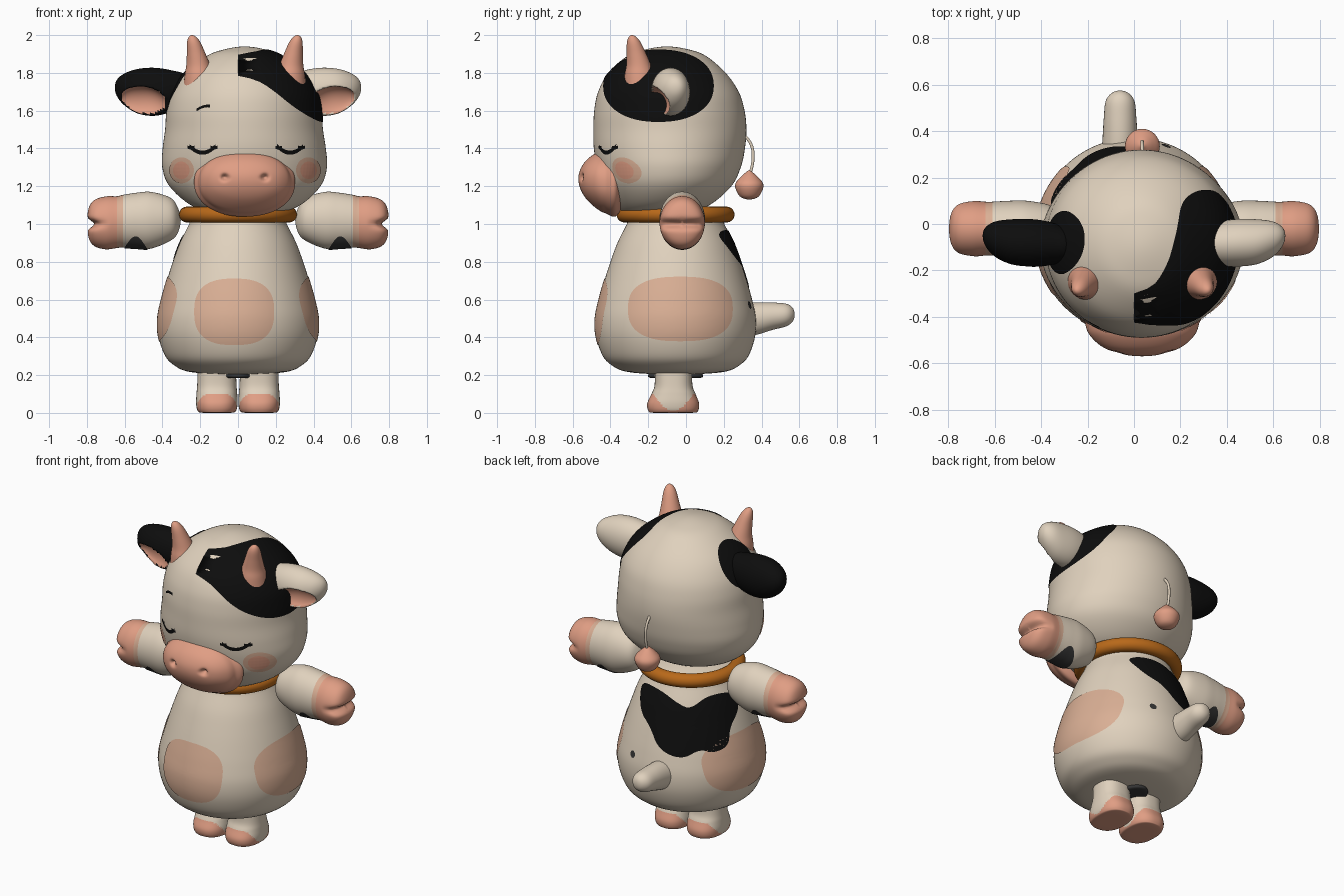
import bpy, bmesh, math
from mathutils import Vector
from mathutils.bvhtree import BVHTree

if "Cube" in bpy.data.objects:
    bpy.data.objects.remove(bpy.data.objects["Cube"])


def mat(name, r, g, b):
    m = bpy.data.materials.new(name)
    m.diffuse_color = (r, g, b, 1)
    m.use_nodes = True
    m.node_tree.nodes["Principled BSDF"].inputs["Base Color"].default_value = m.diffuse_color
    return m


CREAM = mat("cream", .745, .64, .51)
PINK = mat("pink", .745, .34, .23)
TAN = mat("blush_tan", .70, .43, .30)
BLACK = mat("black", .004, .004, .004)
GREY = mat("dark_grey", .035, .035, .035)
ORANGE = mat("collar_orange", .48, .14, .01)


def finish(name, bm, mats, rule=None):
    bmesh.ops.remove_doubles(bm, verts=bm.verts, dist=1e-5)
    bmesh.ops.recalc_face_normals(bm, faces=bm.faces)
    for f in bm.faces:
        f.smooth = True
        if rule:
            f.material_index = rule(f.calc_center_median())
    me = bpy.data.meshes.new(name)
    bm.to_mesh(me)
    bm.free()
    for m in mats:
        me.materials.append(m)
    ob = bpy.data.objects.new(name, me)
    bpy.context.collection.objects.link(ob)
    return ob


def skin(bm, grid, closed):
    vs = [[bm.verts.new(p) for p in row] for row in grid]
    n = len(vs[0])
    for a, b in zip(vs, vs[1:]):
        for i in range(n if closed else n - 1):
            j = (i + 1) % n
            bm.faces.new((a[i], a[j], b[j], b[i]))


def smooth_rows(rows, steps):
    # Catmull-Rom through the rows; closed ends get a rounded pole
    def ghost(end, nxt):
        return (nxt[0], nxt[1], -nxt[2], nxt[3], -nxt[4]) if end[2] == 0 else end
    p = [ghost(rows[0], rows[1])] + rows + [ghost(rows[-1], rows[-2])]
    out = []
    for a, b, c, d in zip(p, p[1:], p[2:], p[3:]):
        for k in range(steps):
            t = k / steps
            out.append([.5 * (2 * y + (z - x) * t + (2 * x - 5 * y + 4 * z - w) * t * t
                              + (3 * y - x - 3 * z + w) * t ** 3)
                        for x, y, z, w in zip(a, b, c, d)])
    return out + [rows[-1]]


def loft(name, rows, axis, mats, side=1, sides=64, steps=5, power=2.0, warp=None, rule=None):
    # rows: position along axis, then centre and radius on each of the other two axes
    grid = []
    for t, ca, ra, cb, rb in smooth_rows(rows, steps):
        row = []
        for i in range(sides):
            a = 2 * math.pi * i / sides
            c, s = math.cos(a), math.sin(a)
            u = ca + ra * math.copysign(abs(c) ** (2 / power), c)
            v = cb + rb * math.copysign(abs(s) ** (2 / power), s)
            p = {"z": (u, v, t), "x": (t, u, v), "y": (u, t, v)}[axis]
            p = Vector(warp(*p) if warp else p)
            p.x *= side
            row.append(p)
        grid.append(row)
    bm = bmesh.new()
    skin(bm, grid, True)
    return finish(name, bm, mats, rule)


def decal(name, target, centre, d, grid, m, closed=True):
    # project a flat 2D grid onto the target's surface along d
    tree = BVHTree.FromPolygons([v.co for v in target.data.vertices],
                                [p.vertices for p in target.data.polygons])
    d, centre = Vector(d).normalized(), Vector(centre)
    u = Vector((1, 0, 0)) if abs(d.z) > .9 else Vector((0, 0, 1)).cross(d)
    v = d.cross(u)

    def hit(q):
        p = centre + u * q[0] + v * q[1]
        loc, no, _, _ = tree.ray_cast(p + d * 2, -d)
        if loc is None:
            loc, no, _, _ = tree.find_nearest(p)
        return loc + no * (.004 if m != PINK else .006)
    bm = bmesh.new()
    skin(bm, [[hit(q) for q in row] for row in grid], closed)
    return finish(name, bm, [m])


def fill(outline, n=16):
    return [[(x * s, y * s) for x, y in outline]
            for s in [1 - (1 - i / n) ** 1.5 for i in range(n + 1)]]


def oval(rx, ry, power=2.0, n=72):
    pts = []
    for i in range(n):
        c, s = math.cos(2 * math.pi * i / n), math.sin(2 * math.pi * i / n)
        pts.append((rx * math.copysign(abs(c) ** (2 / power), c),
                    ry * math.copysign(abs(s) ** (2 / power), s)))
    return fill(pts)


def chaikin(pts, rounds=3):
    for _ in range(rounds):
        pts = [(a[0] + (b[0] - a[0]) * t, a[1] + (b[1] - a[1]) * t)
               for a, b in zip(pts, pts[1:] + pts[:1]) for t in (.25, .75)]
    return pts


def arc(w, sag, half, n=16):
    xs = [w * (2 * i / n - 1) for i in range(n + 1)]
    return [[(x, sag * ((x / w) ** 2 - .5) + o) for x in xs] for o in (-half, 0, half)]


# Body: round-bottomed pear
R = [(.205, 0), (.207, .15), (.22, .27), (.25, .335), (.3, .385), (.4, .42), (.5, .425), (.6, .405),
     (.7, .377), (.8, .345), (.9, .308), (1.0, .258), (1.06, .23), (1.1, 0)]
body = loft("body", [(z, 0, r, -.055, r) for z, r in R], "z", [CREAM], sides=96)
decal("belly_spot", body, (-.02, 0, .535), (0, -1, 0), oval(.21, .175, 2.6), TAN)
for s, n in ((1, "right"), (-1, "left")):
    decal(n + "_flank_spot", body, (0, -.03, .55), (s, 0, 0), oval(.275, .17, 2.6), TAN)
blotch = [(-.28, .18), (-.16, .19), (-.04, .13), (.02, .11), (.12, .18), (.26, .16), (.29, .06),
          (.24, -.02), (.24, -.12), (.15, -.14), (.08, -.11), (-.02, -.17), (-.16, -.13),
          (-.21, -.02), (-.28, .04)]
decal("back_blotch", body, (0, -.055, .78), (-.5, .86, 0), fill(chaikin(blotch)), BLACK)
decal("back_dot", body, (.137, 0, .57), (0, 1, 0), oval(.02, .02), GREY)
loft("under_plate", [(.185, 0, 0, -.055, 0), (.186, 0, .08, -.055, .135),
                     (.21, 0, .085, -.055, .14)], "z", [GREY])

# Tail stub
loft("tail", [(.3, -.06, .08, .49, .09), (.38, -.06, .075, .5, .085), (.46, -.06, .07, .512, .072),
              (.53, -.06, .062, .518, .06), (.565, -.06, .035, .52, .036),
              (.575, -.06, 0, .52, 0)], "y", [CREAM], sides=32)

# Collar ring
bpy.ops.mesh.primitive_torus_add(location=(0, -.055, 1.05), major_radius=.27, minor_radius=.042,
                                 major_segments=72, minor_segments=20)
collar = bpy.context.object
collar.name = "collar"
collar.data.materials.append(ORANGE)
collar.data.shade_smooth()

# Head
H = [(1.035, .04, 0, -.17, 0), (1.05, .04, .15, -.16, .15), (1.1, .04, .29, -.125, .25),
     (1.2, .037, .4, -.1, .34), (1.3, .035, .436, -.09, .38), (1.4, .033, .432, -.088, .4),
     (1.5, .032, .418, -.085, .405), (1.6, .032, .41, -.088, .398), (1.7, .035, .385, -.093, .372),
     (1.8, .035, .32, -.1, .31), (1.89, .035, .2, -.1, .205), (1.925, .035, .105, -.1, .11),
     (1.94, .035, 0, -.1, 0)]
head = loft("head", H, "z", [CREAM], sides=112)
decal("right_head_patch", head, (0, -.145, 1.73), (1, 0, 0), oval(.29, .19, 2.2), BLACK)
decal("left_head_patch", head, (0, -.08, 1.735), (-1, 0, 0), oval(.135, .125), BLACK)

# Muzzle with two dimpled nostrils


def nostrils(x, y, z):
    if y < -.42:
        for nx in (-.07, .142):
            y += .035 * math.exp(-((x - nx) ** 2 + (z - 1.247) ** 2) / .016 ** 2)
    return x, y, z


loft("muzzle", [(-.57, .035, 0, 1.24, 0), (-.56, .035, .09, 1.238, .05), (-.53, .035, .17, 1.235, .1),
                (-.48, .035, .225, 1.23, .143), (-.43, .035, .245, 1.222, .164),
                (-.36, .035, .25, 1.22, .17), (-.3, .035, 0, 1.22, 0)],
     "y", [PINK], sides=120, steps=8, power=2.15, warp=nostrils)

# Cheeks, closed eyes with lashes, single brow
for s, n in ((-1, "left"), (1, "right")):
    c = (.037 + s * .333, 0, 1.285)
    decal(n + "_cheek_outer", head, c, (0, -1, 0), oval(.065, .068), TAN)
    decal(n + "_cheek_inner", head, c, (0, -1, 0), oval(.043, .046), PINK)
    e = (.044 + s * .23, 0, 1.395)
    decal(n + "_eyelid", head, e, (0, -1, 0), arc(.068, .034, .011), BLACK, False)
    for k in (-1, 1):
        decal(n + "_lash", head, (e[0] + k * .06, 0, 1.405), (0, -1, 0),
              arc(.018, .004, .008, 4), BLACK, False)
decal("brow", head, (-.182, 0, 1.615), (0, -1, 0),
      [[(x, .3 * x - 6 * x * x + .006 + o) for x in (-.036, -.02, 0, .02, .036)]
       for o in (-.007, .007)], BLACK, False)


# Ears: cupped towards front and below
def ear_dish(x, y, z):
    py, pz = y + .08, z - 1.69
    depth = -.86 * py - .5 * pz
    across = .5 * py - .86 * pz
    q = ((abs(x) - .5) / .12) ** 2 + (across / .08) ** 2
    return depth, q


def ear_warp(x, y, z):
    depth, q = ear_dish(x, y, z)
    if depth > 0 and q < 1:
        k = .085 * (1 - q) ** .7
        y, z = y + .86 * k, z + .5 * k
    return x, y, z


def ear_rule(c):
    depth, q = ear_dish(*c)
    return 1 if depth > -.02 and q < .95 else 0


for s, n, m in ((-1, "left", BLACK), (1, "right", CREAM)):
    loft(n + "_ear", [(.26, -.09, 0, 1.72, 0), (.28, -.09, .06, 1.72, .07), (.35, -.085, .09, 1.705, .108),
                      (.44, -.082, .103, 1.7, .127), (.53, -.078, .098, 1.703, .118),
                      (.6, -.065, .075, 1.712, .085), (.64, -.055, .04, 1.72, .045),
                      (.652, -.05, 0, 1.722, 0)],
         "x", [m, PINK], side=s, sides=80, steps=7, warp=ear_warp, rule=ear_rule)

    # Horns mirrored about the head's own centre line
    horn = [(1.72, .235, .09, -.24, .09), (1.79, .24, .078, -.245, .08), (1.84, .246, .064, -.25, .066),
            (1.9, .257, .05, -.262, .052), (1.96, .27, .036, -.276, .037), (1.99, .277, .02, -.283, .02),
            (2.0, .28, 0, -.285, 0)]
    loft(n + "_horn", [(z, .036 + s * a, r, b, q) for z, a, r, b, q in horn], "z", [PINK], sides=32)

    # Arms with cloven pink hooves
    def cleft(x, y, z):
        g = math.exp(-((z - 1.0) / .022) ** 2) * min(1, max(0, (x - .68) / .1))
        return x - .04 * g, -.02 + (y + .02) * (1 - .12 * g), z

    arm = loft(n + "_arm", [(.303, -.02, 0, 1.02, 0), (.32, -.02, .06, 1.02, .07), (.36, -.02, .1, 1.025, .115),
                            (.46, -.02, .12, 1.02, .15), (.54, -.02, .12, 1.018, .147),
                            (.61, -.02, .116, 1.015, .139), (.64, -.02, .116, 1.01, .137),
                            (.7, -.02, .12, 1.006, .14), (.76, -.02, .108, 1.005, .122),
                            (.79, -.02, .07, 1.005, .08), (.8, -.02, 0, 1.005, 0)],
               "x", [CREAM, TAN, PINK], side=s, sides=72, steps=6, warp=cleft,
               rule=lambda c: 0 if abs(c.x) < .61 else 1 if abs(c.x) < .64 else 2)
    decal(n + "_arm_spot", arm, (s * .54, -.02, 1), (0, 0, -1), oval(.062, .1), GREY)

    # Legs with pink toe, heel and sole
    loft(n + "_leg", [(0, .112, 0, -.068, 0), (.001, .112, .08, -.068, .11), (.012, .112, .102, -.068, .132),
                      (.05, .112, .11, -.068, .137), (.1, .112, .108, -.066, .117),
                      (.15, .112, .104, -.066, .1), (.26, .112, .1, -.068, .1)],
         "z", [CREAM, PINK], side=s, sides=72, steps=7, power=2.4,
         rule=lambda c: 1 if c.z < .012 + .09 * min(1, ((c.y + .068) / .105) ** 2) else 0)

# Cord and bob hanging behind the head
cu = bpy.data.curves.new("cord", "CURVE")
cu.dimensions, cu.bevel_depth, cu.bevel_resolution = "3D", .008, 3
sp = cu.splines.new("BEZIER")
pts = [(.035, .3, 1.48), (.035, .345, 1.42), (.035, .355, 1.35), (.035, .337, 1.25)]
sp.bezier_points.add(len(pts) - 1)
for b, p in zip(sp.bezier_points, pts):
    b.co = p
    b.handle_left_type = b.handle_right_type = "AUTO"
cu.materials.append(CREAM)
bpy.context.collection.objects.link(bpy.data.objects.new("cord", cu))
loft("cord_bob", [(z, .036, r, .335, r) for z, r in
                  ((1.13, 0), (1.142, .045), (1.18, .07), (1.215, .073), (1.25, .045),
                   (1.275, .016), (1.285, 0))], "z", [PINK], sides=32)
